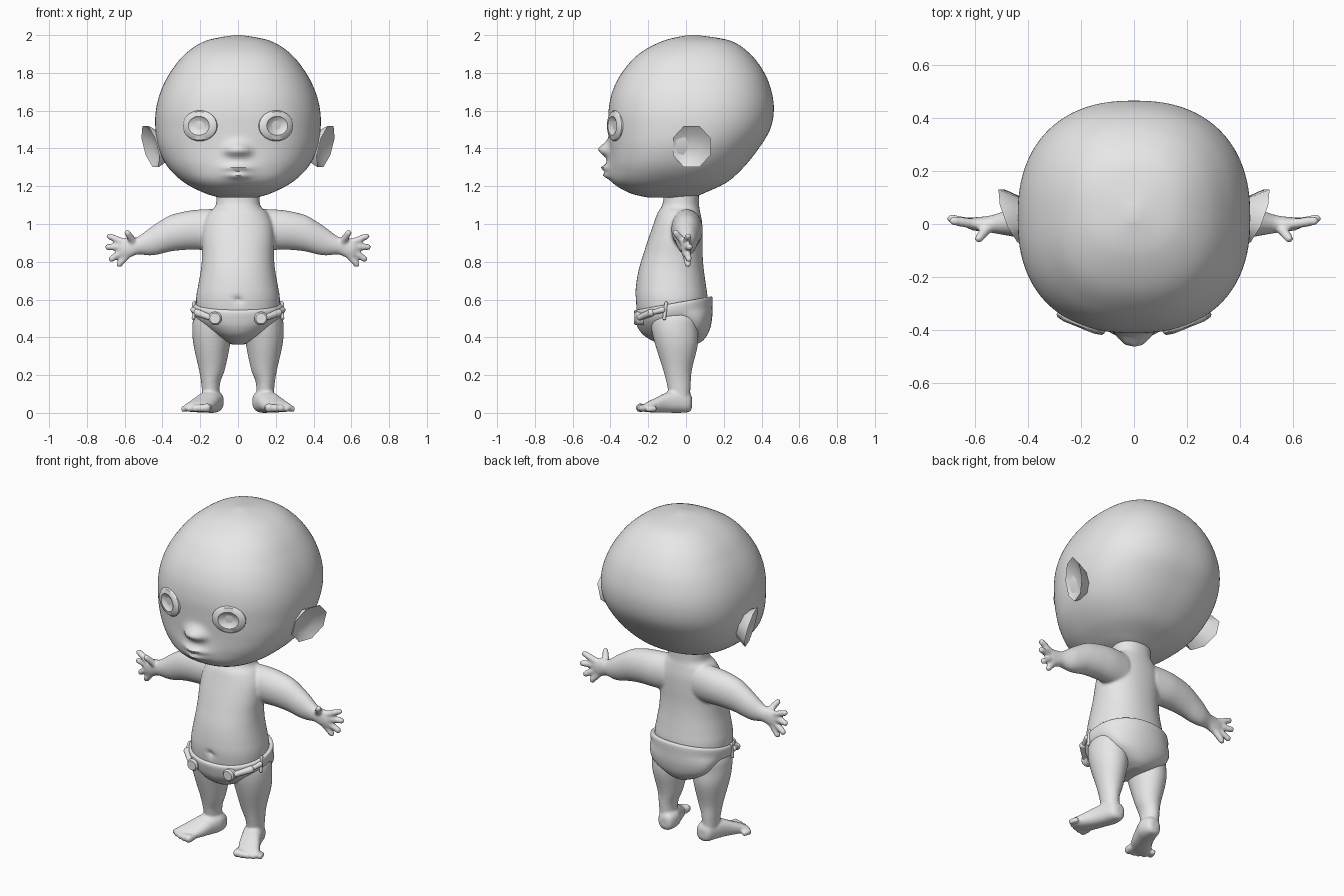
import bpy, bmesh, math
from mathutils import Vector, Matrix

cube = bpy.data.objects.get("Cube")
if cube:
    bpy.data.objects.remove(cube, do_unlink=True)

grey = bpy.data.materials.new("plain grey")
grey.use_nodes = True
grey.diffuse_color = (0.8, 0.8, 0.8, 1)
grey.node_tree.nodes["Principled BSDF"].inputs["Base Color"].default_value = (0.8, 0.8, 0.8, 1)


def spline(a, b, c, d, t):
    """Smooth value between b and c."""
    return b + 0.5 * t * (c - a + t * (2 * a - 5 * b + 4 * c - d + t * (3 * (b - c) + d - a)))


def loft(bm, rings, axis="z", n=32, p=2.0, steps=4, side=1):
    """Skin closed superellipse rings (x, y, z, radius, radius) along an axis."""
    last = len(rings) - 1
    dense = []
    for i in range(last):
        ctrl = [rings[min(max(k, 0), last)] for k in range(i - 1, i + 3)]
        for s in range(steps):
            dense.append([spline(*vals, s / steps) for vals in zip(*ctrl)])
    dense.append(rings[-1])
    loops = []
    for x, y, z, a, b in dense:
        loop = []
        for k in range(n):
            t = 2 * math.pi * k / n
            c, s = math.cos(t), math.sin(t)
            u = a * math.copysign(abs(c) ** (2 / p), c)
            v = b * math.copysign(abs(s) ** (2 / p), s)
            off = {"z": (u, v, 0), "x": (0, u, v), "y": (u, 0, v)}[axis]
            loop.append(bm.verts.new((side * (x + off[0]), y + off[1], z + off[2])))
        loops.append(loop)
    for lo, hi in zip(loops, loops[1:]):
        for k in range(n):
            bm.faces.new((lo[k], lo[k - 1], hi[k - 1], hi[k]))
    bm.faces.new(loops[0])
    bm.faces.new(loops[-1])
    return [v for loop in loops for v in loop]


def upright(rows):
    """Turn (z, half width, front y, back y) rows into rings."""
    return [(0, (f + b) / 2, z, w, (b - f) / 2) for z, w, f, b in rows]


def ball(bm, pos, r):
    bmesh.ops.create_uvsphere(bm, u_segments=14, v_segments=10, radius=r,
                              matrix=Matrix.Translation(pos))


def capsule(bm, start, end, r1, r2, side=1):
    p, q = (Vector((side * v[0], v[1], v[2])) for v in (start, end))
    turn = (q - p).to_track_quat("Z", "Y").to_matrix().to_4x4()
    bmesh.ops.create_cone(bm, cap_ends=True, segments=14, radius1=r1, radius2=r2,
                          depth=(q - p).length, matrix=Matrix.Translation((p + q) / 2) @ turn)
    ball(bm, p, r1)
    ball(bm, q, r2)


def bump(verts, x0, z0, sx, sz, amount):
    """Push the front surface out (or in) around a point."""
    for v in verts:
        if v.co.y < 0:
            v.co.y -= amount * math.exp(-((v.co.x - x0) / sx) ** 2 - ((v.co.z - z0) / sz) ** 2)


def finish(name, bm, angle=50):
    bmesh.ops.recalc_face_normals(bm, faces=bm.faces[:])
    mesh = bpy.data.meshes.new(name)
    bm.to_mesh(mesh)
    bm.free()
    mesh.materials.append(grey)
    obj = bpy.data.objects.new(name, mesh)
    bpy.context.collection.objects.link(obj)
    bpy.ops.object.select_all(action="DESELECT")
    obj.select_set(True)
    bpy.context.view_layer.objects.active = obj
    bpy.ops.object.shade_smooth_by_angle(angle=math.radians(angle))
    return obj


# Head with nose, lips and chin
bm = bmesh.new()
head = loft(bm, upright([
    (1.14, .10, -.20, .04), (1.165, .18, -.30, .10), (1.22, .285, -.38, .215),
    (1.3, .37, -.40, .305), (1.4, .42, -.405, .385), (1.5, .437, -.41, .445),
    (1.6, .435, -.41, .465), (1.7, .41, -.39, .453), (1.8, .36, -.34, .415),
    (1.9, .28, -.25, .34), (1.97, .17, -.12, .235), (2.0, .02, .01, .06)]),
    n=128, p=2.35, steps=8)
bump(head, 0, 1.395, .05, .038, .058)
bump(head, 0, 1.28, .10, .06, .030)
bump(head, 0, 1.298, .06, .014, .024)
bump(head, 0, 1.256, .05, .014, .020)
for s in (-1, 1):
    bump(head, s * .045, 1.385, .022, .022, .02)
finish("head", bm)

for side, label in ((1, "left"), (-1, "right")):
    # Eye: shallow dome with a sunken iris
    bm = bmesh.new()
    profile = [(.095, .05), (.097, -.006), (.09, -.014), (.06, -.02), (.052, -.012), (.01, -.004)]
    eye = loft(bm, [(0, y, 0, r, r * .84) for r, y in profile], "y", n=28, steps=1)
    place = Matrix.Translation((.2, -.372, 1.52)) @ Matrix.Rotation(math.radians(22), 4, "Z")
    for v in eye:
        v.co = place @ v.co
        v.co.x *= side
    finish(label + "_eye", bm, 40)

    # Ear: eight-sided flap, dished outside and tapered into the head
    bm = bmesh.new()
    rows = []
    for scale, push in ((.15, -.035), (.6, -.03), (1, 0), (.95, -.012), (.6, -.08)):
        row = []
        for k in range(8):
            t = math.pi * (k + .5) / 4
            y = .03 + scale * .108 * math.cos(t)
            z = 1.41 + scale * .118 * math.sin(t)
            x = .428 + .36 * (y + .07) + .25 * (z - 1.41) + push
            row.append(bm.verts.new((side * x, y, z)))
        rows.append(row)
    for lo, hi in zip(rows, rows[1:]):
        for k in range(8):
            bm.faces.new((lo[k], lo[k - 1], hi[k - 1], hi[k]))
    bm.faces.new(rows[0])
    bm.faces.new(rows[-1])
    finish(label + "_ear", bm, 45)

# Body: torso, limbs, fingers and toes fused into one skin
bm = bmesh.new()
torso = loft(bm, upright([
    (.42, .16, -.21, .09), (.5, .212, -.252, .11), (.6, .222, -.268, .115),
    (.68, .21, -.264, .105), (.76, .196, -.25, .094), (.84, .19, -.226, .088),
    (.92, .192, -.2, .088), (1.0, .185, -.172, .086), (1.06, .155, -.15, .076),
    (1.09, .122, -.13, .07), (1.13, .114, -.12, .068), (1.22, .114, -.12, .068)]),
    n=64, p=2.2)
bump(torso, 0, .595, .022, .016, -.02)
fingers = [((.60, 0, .90), (.68, .012, .935)), ((.61, 0, .88), (.688, .02, .878)),
           ((.60, 0, .86), (.67, .015, .815)), ((.58, 0, .845), (.628, .01, .787)),
           ((.55, -.01, .90), (.585, -.055, .953))]
for side in (1, -1):
    loft(bm, [(.1, 0, .97, .08, .11), (.2, .005, .97, .084, .107), (.28, .005, .965, .08, .102),
              (.36, .005, .95, .07, .096), (.42, .005, .925, .06, .086),
              (.47, .005, .905, .05, .072), (.53, 0, .886, .035, .047),
              (.57, 0, .875, .028, .052), (.61, 0, .868, .024, .052), (.63, 0, .866, .012, .035)],
         "x", side=side)
    for start, end in fingers:
        capsule(bm, start, end, .021, .017, side)
    loft(bm, [(.14, -.03, .04, .045, .05), (.145, -.038, .15, .049, .063),
              (.138, -.045, .23, .069, .077), (.139, -.05, .36, .097, .113),
              (.135, -.06, .45, .107, .125), (.125, -.06, .52, .105, .13),
              (.11, -.06, .58, .07, .1)], side=side)
    loft(bm, [(.128, .032, .055, .02, .025), (.13, .018, .055, .045, .05),
              (.137, -.04, .06, .062, .06), (.16, -.10, .055, .064, .054),
              (.19, -.16, .041, .07, .039), (.215, -.205, .031, .07, .027),
              (.22, -.225, .027, .06, .016)], "y", p=2.4, side=side)
    for k in range(5):
        t = k / 4
        tip = (.165 + .122 * t, -.243 + .045 * t * t, .027 - .006 * t)
        capsule(bm, (tip[0] - .008, tip[1] + .03, tip[2]), tip, .02 - .004 * t, .024 - .007 * t, side)
body = finish("body", bm)
skin = body.modifiers.new("fuse", "REMESH")
skin.mode = "VOXEL"
skin.voxel_size = .008
skin.use_smooth_shade = True
soft = body.modifiers.new("soften", "SMOOTH")
soft.factor = .5
soft.iterations = 5

# Diaper: bowl with a waistband that rises to the back
bm = bmesh.new()
cloth = loft(bm, upright([
    (.362, .03, -.12, .05), (.38, .075, -.17, .09), (.42, .14, -.225, .122),
    (.47, .197, -.255, .137), (.52, .234, -.268, .14), (.575, .24, -.274, .14),
    (.578, .215, -.25, .118)]), n=64, p=2.15)
for v in cloth:
    low = min(max((.53 - v.co.z) / .1, 0), 1)
    v.co.x *= 1 + .45 * low * min(max(v.co.y + .02, 0) / .1, 1)
    v.co.z += .18 * (v.co.y + .07) * min(max((v.co.z - .36) / .2, 0), 1)
finish("diaper", bm)

# Safety pins: round cap, clasp and hinge on each hip
for side, label in ((1, "left"), (-1, "right")):
    bm = bmesh.new()
    loft(bm, [(.122, -.225, .5, .034, .034), (.122, -.266, .5, .036, .036),
              (.122, -.276, .5, .028, .028)], "y", n=20, steps=1, side=side)
    capsule(bm, (.15, -.245, .505), (.215, -.185, .53), .016, .02, side)
    capsule(bm, (.215, -.185, .53), (.236, -.125, .545), .012, .016, side)
    capsule(bm, (.236, -.115, .5), (.234, -.105, .58), .009, .009, side)
    finish(label + "_safety_pin", bm, 40)
